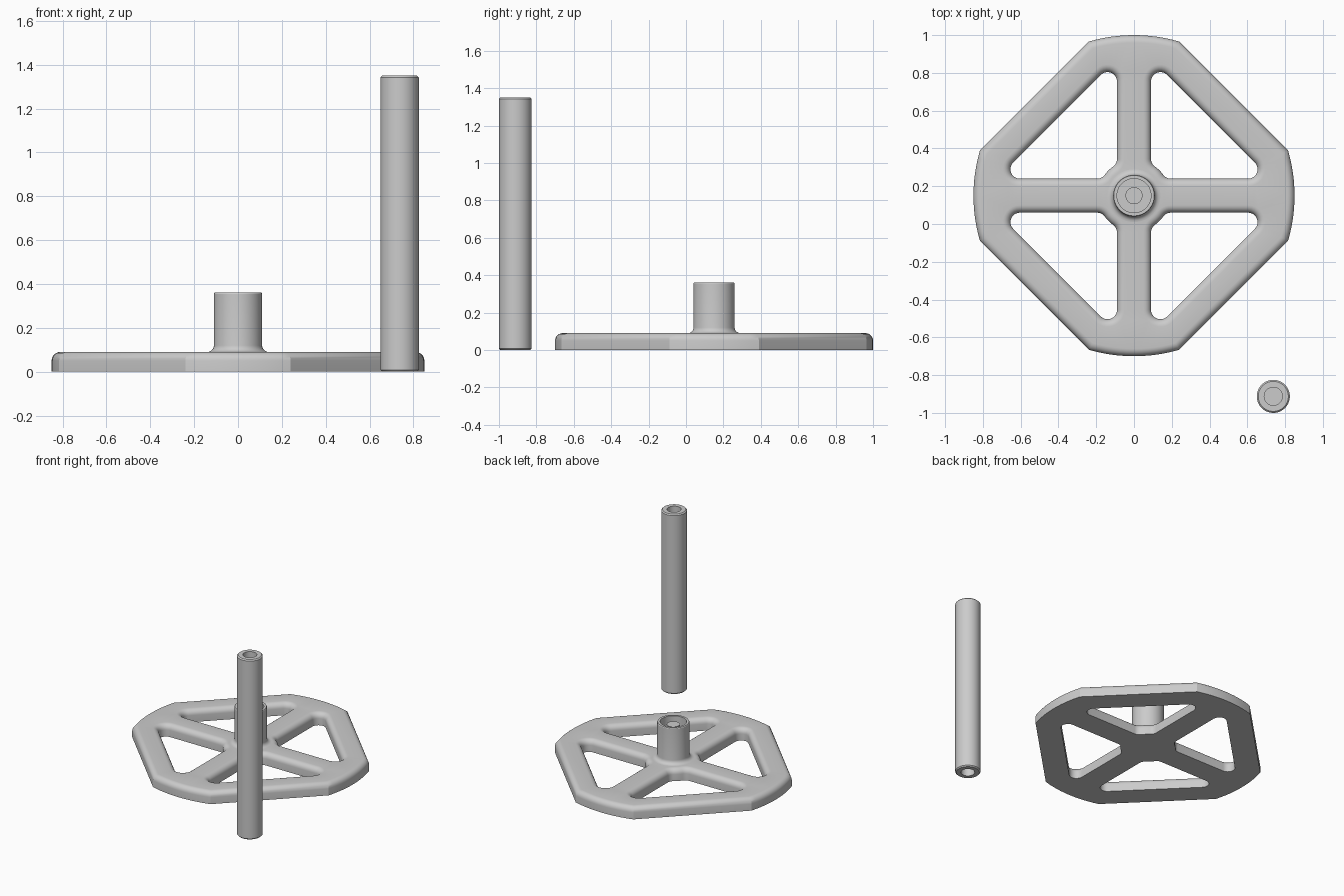
import bpy, bmesh
from math import sin, cos, pi, sqrt, atan2, acos
from mathutils import Matrix, Vector

cube = bpy.data.objects.get("Cube")
if cube:
    bpy.data.objects.remove(cube)

grey = bpy.data.materials.new("plain grey")
grey.use_nodes = True
colour = (0.6, 0.6, 0.6, 1)
grey.diffuse_color = colour
grey.node_tree.nodes["Principled BSDF"].inputs["Base Color"].default_value = colour


def finish(bm, name, location):
    bmesh.ops.recalc_face_normals(bm, faces=bm.faces[:])
    mesh = bpy.data.meshes.new(name)
    bm.to_mesh(mesh)
    bm.free()
    mesh.materials.append(grey)
    obj = bpy.data.objects.new(name, mesh)
    obj.location = location
    bpy.context.collection.objects.link(obj)
    bpy.ops.object.select_all(action='DESELECT')
    bpy.context.view_layer.objects.active = obj
    obj.select_set(True)
    bpy.ops.object.shade_smooth_by_angle(angle=0.44)


def arc(cx, cy, radius, start, end, steps):
    angles = [start + (end - start) * i / steps for i in range(steps + 1)]
    return [(cx + radius * cos(a), cy + radius * sin(a)) for a in angles]


def lathe(name, profile, location):
    bm = bmesh.new()
    verts = [bm.verts.new((r, 0, z)) for r, z in profile]
    edges = [bm.edges.new(pair) for pair in zip(verts, verts[1:])]
    bmesh.ops.spin(bm, geom=verts + edges, cent=(0, 0, 0), axis=(0, 0, 1),
                   angle=2 * pi, steps=64, use_merge=False)
    bmesh.ops.remove_doubles(bm, verts=bm.verts[:], dist=0.0001)
    finish(bm, name, location)


# Base plate outline and window, both moved into the material by d
RADIUS, CUT = 0.85, 1.055
SPOKE, BOSS, FILLET, CORNER, INNER = 0.09, 0.19, 0.05, 0.05, 0.815
THICK, ROUND = 0.09, 0.04


def outline(d):
    r = RADIUS - d
    half = pi / 4 - acos((CUT / sqrt(2) - d) / r)
    points = []
    for k in range(4):
        points += arc(0, 0, r, k * pi / 2 - half, k * pi / 2 + half, 12)
    return points


def window(d):
    fy = SPOKE + FILLET
    fx = sqrt((BOSS + FILLET) ** 2 - fy ** 2)
    phi = atan2(fy, fx)
    cy = SPOKE + CORNER
    cx = INNER - sqrt(2) * CORNER - cy
    return (arc(fx, fy, FILLET + d, pi + phi, 1.5 * pi, 6)
            + arc(cx, cy, CORNER + d, -pi / 2, pi / 4, 10)
            + arc(cy, cx, CORNER + d, pi / 4, pi, 10)
            + arc(fy, fx, FILLET + d, pi, 1.5 * pi - phi, 6)
            + arc(0, 0, BOSS - d, pi / 2 - phi, phi, 6)[1:-1])


levels = [(0, 0)] + [(ROUND * (1 - cos(a)), THICK - ROUND + ROUND * sin(a))
                     for a in (i * pi / 12 for i in range(7))]
bm = bmesh.new()
caps = {0: [], len(levels) - 1: []}
for shape, turns in ((outline, 1), (window, 4)):
    for k in range(turns):
        spin = Matrix.Rotation(k * pi / 2, 3, 'Z')
        rings = [[bm.verts.new(spin @ Vector((x, y, z))) for x, y in shape(d)]
                 for d, z in levels]
        count = len(rings[0])
        for low, high in zip(rings, rings[1:]):
            for i in range(count):
                j = (i + 1) % count
                bm.faces.new((low[i], low[j], high[j], high[i]))
        for level in caps:
            ring = rings[level]
            caps[level] += [bm.edges.get((ring[i - 1], ring[i])) for i in range(count)]
for edges in caps.values():
    bmesh.ops.triangle_fill(bm, edges=edges, use_beauty=True, use_dissolve=False,
                            normal=(0, 0, 1))
finish(bm, "base_plate", (0, 0.15, 0))

# Socket with a flared foot and a centre pin
foot = arc(0.14, 0.12, 0.03, 1.5 * pi, pi, 6)
lathe("hub_socket",
      foot + [(0.11, 0.355), (0.107, 0.36), (0.09, 0.36), (0.09, 0.1), (0.045, 0.1),
              (0.045, 0.34), (0, 0.34)], (0, 0.15, 0))

# Loose post with a blind hole in each end
POST, BORE, TALL, DEPTH, EDGE = 0.0875, 0.048, 1.35, 0.25, 0.008
lathe("post",
      [(0, DEPTH), (BORE, DEPTH), (BORE, 0), (POST - EDGE, 0), (POST, EDGE),
       (POST, TALL - EDGE), (POST - EDGE, TALL), (BORE, TALL), (BORE, TALL - DEPTH),
       (0, TALL - DEPTH)], (0.7375, -0.9125, 0))
